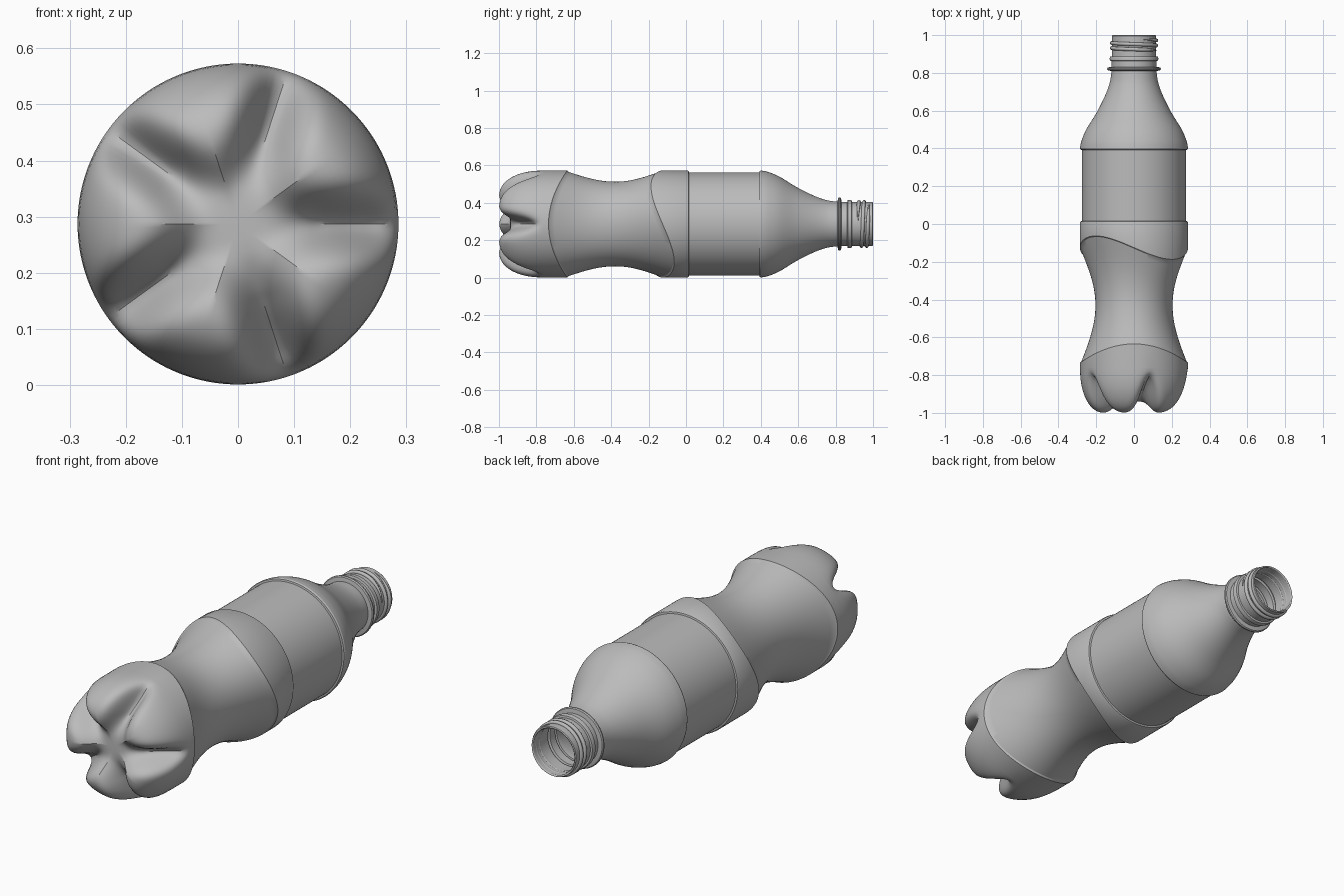
import bpy
import bmesh
from math import sin, cos, pi, exp, radians

cube = bpy.data.objects.get("Cube")
if cube:
    bpy.data.objects.remove(cube)

AXIS_Z = 0.287
R = 0.286
SIDES = 160

grey = bpy.data.materials.new("plain grey")
grey.use_nodes = True
colour = (0.5, 0.5, 0.5, 1)
grey.diffuse_color = colour
grey.node_tree.nodes["Principled BSDF"].inputs["Base Color"].default_value = colour


def smooth_path(pts, steps=3):
    """Catmull-Rom curve through (radius, y) points."""
    out = []
    for i in range(len(pts) - 1):
        a, b, c, d = (pts[max(0, min(len(pts) - 1, i + k))] for k in (-1, 0, 1, 2))
        for s in range(steps):
            t = s / steps
            out.append(tuple(
                0.5 * (2 * b[k] + (c[k] - a[k]) * t
                       + (2 * a[k] - 5 * b[k] + 4 * c[k] - d[k]) * t * t
                       + (3 * b[k] - a[k] - 3 * c[k] + d[k]) * t ** 3)
                for k in (0, 1)))
    return out + [pts[-1]]


def finish(obj, angle=30):
    obj.data.materials.append(grey)
    bpy.ops.object.select_all(action="DESELECT")
    obj.select_set(True)
    bpy.context.view_layer.objects.active = obj
    bpy.ops.object.shade_smooth_by_angle(angle=radians(angle))


# Each row is a function: angle -> (radius, y)
rows = []


def ring(radius, y):
    rows.append(lambda a: (radius, y))


# Five-footed base: blend a foot profile with a groove profile
foot = smooth_path([(0.03, -0.94), (0.06, -0.95), (0.09, -0.97), (0.12, -0.99),
                    (0.15, -1), (0.185, -0.996), (0.22, -0.975), (0.25, -0.935),
                    (0.272, -0.88), (0.283, -0.82), (R, -0.76)])
groove = smooth_path([(0.03, -0.94), (0.06, -0.937), (0.09, -0.927), (0.12, -0.91),
                      (0.145, -0.89), (0.17, -0.87), (0.2, -0.845), (0.235, -0.82),
                      (0.262, -0.805), (0.28, -0.785), (R, -0.76)])


def base_row(f, g):
    def row(a):
        step = 2 * pi / 5
        off = (a + step / 2) % step - step / 2
        w = exp(-(f[0] * sin(off) / 0.046) ** 2)
        return tuple(f[k] + (g[k] - f[k]) * w for k in (0, 1))
    return row


rows += [base_row(f, g) for f, g in zip(foot, groove)]


# Pinched grip between two wavy edges
def low_edge(a):
    return -0.685 - 0.05 * cos(2 * a)


def high_edge(a):
    return -0.125 - 0.062 * sin(2 * a)


def grip_row(s):
    def row(a):
        y = low_edge(a) + 0.006 + (high_edge(a) - low_edge(a) - 0.012) * s
        return 0.279 - (0.064 + 0.011 * cos(2 * a)) * sin(pi * s), y
    return row


rows.append(lambda a: (R, low_edge(a)))
rows += [grip_row(i / 24) for i in range(25)]
rows.append(lambda a: (R, high_edge(a)))

# Band, recessed label panel and shoulder edge
for radius, y in ((R, 0.008), (0.283, 0.014), (0.275, 0.016), (0.275, 0.392),
                  (0.283, 0.394)):
    ring(radius, y)
# Shoulder and neck
for radius, y in smooth_path([(R, 0.402), (0.278, 0.44), (0.253, 0.5), (0.198, 0.59),
                              (0.153, 0.68), (0.128, 0.75), (0.119, 0.81)], 5):
    ring(radius, y)
# Carrying collar, tamper ring and mouth
for radius, y in ((0.138, 0.813), (0.142, 0.818), (0.142, 0.824), (0.138, 0.829),
                  (0.118, 0.832), (0.118, 0.862), (0.128, 0.865), (0.129, 0.878),
                  (0.126, 0.886), (0.117, 0.888), (0.117, 0.996), (0.114, 1)):
    ring(radius, y)

bm = bmesh.new()
loops = []
for row in rows:
    loop = []
    for i in range(SIDES):
        a = 2 * pi * i / SIDES
        r, y = row(a)
        loop.append(bm.verts.new((r * cos(a), y, AXIS_Z + r * sin(a))))
    loops.append(loop)
centre = bm.verts.new((0, -0.94, AXIS_Z))
for i in range(SIDES):
    j = (i + 1) % SIDES
    bm.faces.new((centre, loops[0][i], loops[0][j]))
    for lower, upper in zip(loops, loops[1:]):
        bm.faces.new((lower[i], upper[i], upper[j], lower[j]))
bmesh.ops.recalc_face_normals(bm, faces=bm.faces)
mesh = bpy.data.meshes.new("bottle_body")
bm.to_mesh(mesh)
bm.free()
body = bpy.data.objects.new("bottle_body", mesh)
bpy.context.collection.objects.link(body)
finish(body)
wall = body.modifiers.new("wall", "SOLIDIFY")
wall.thickness = 0.008
wall.offset = -1

# Screw thread: a helix that tapers out at both ends
curve = bpy.data.curves.new("screw_thread", "CURVE")
curve.dimensions = "3D"
curve.bevel_depth = 0.01
curve.bevel_resolution = 2
spline = curve.splines.new("POLY")
COUNT = 180
spline.points.add(COUNT - 1)
for i, p in enumerate(spline.points):
    t = i / (COUNT - 1)
    a = 2 * pi * 2.2 * t
    p.co = (0.118 * cos(a), 0.918 + 0.06 * t, AXIS_Z + 0.118 * sin(a), 1)
    p.radius = min(1, 12 * t + 0.1, 12 * (1 - t) + 0.1)
thread = bpy.data.objects.new("screw_thread", curve)
bpy.context.collection.objects.link(thread)
bpy.ops.object.select_all(action="DESELECT")
thread.select_set(True)
bpy.context.view_layer.objects.active = thread
bpy.ops.object.convert(target="MESH")
finish(bpy.context.view_layer.objects.active, 50)
